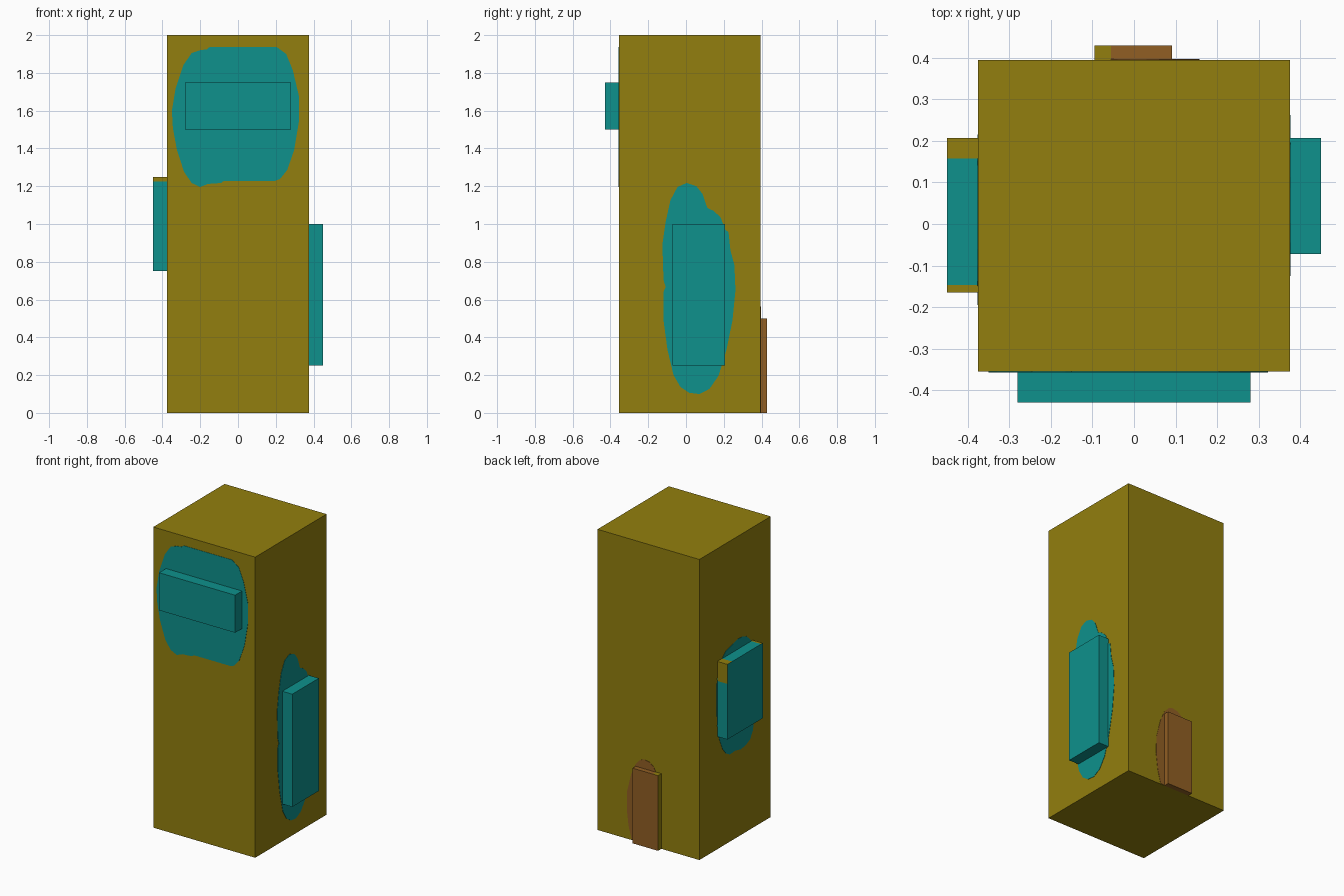
import bpy, bmesh
from mathutils import Vector


def material(name, rgb):
    m = bpy.data.materials.new(name)
    m.diffuse_color = (*rgb, 1)
    return m


OLIVE = material("olive", (0.288, 0.212, 0.0044))
TEAL = material("teal", (0.0044, 0.283, 0.262))
BROWN = material("brown", (0.283, 0.114, 0.017))


def finish(bm, name, mats):
    bmesh.ops.recalc_face_normals(bm, faces=bm.faces)
    me = bpy.data.meshes.new(name)
    bm.to_mesh(me)
    bm.free()
    for m in mats:
        me.materials.append(m)
    ob = bpy.data.objects.new(name, me)
    bpy.context.collection.objects.link(ob)
    return ob


def box(name, lo, hi, mats, cuts=(), rule=None):
    """Box between two corners, cut at (axis, position) and coloured by rule."""
    lo, hi = Vector(lo), Vector(hi)
    bm = bmesh.new()
    bmesh.ops.create_cube(bm, size=1)
    for v in bm.verts:
        v.co = Vector([(lo[i] + hi[i]) / 2 + v.co[i] * (hi[i] - lo[i]) for i in range(3)])
    for axis, pos in cuts:
        n = Vector((0, 0, 0))
        n[axis] = 1
        bmesh.ops.bisect_plane(bm, geom=bm.verts[:] + bm.edges[:] + bm.faces[:],
                               plane_co=n * pos, plane_no=n)
    bm.normal_update()
    if rule:
        for f in bm.faces:
            f.material_index = int(rule(f.normal, f.calc_center_median()))
    return finish(bm, name, mats)


def patch(name, outline, axis, wall, side, mat):
    """Thin painted patch on a wall; outline is (across, height)."""
    bm = bmesh.new()
    verts = []
    for a, z in outline:
        co = [a, a, z]
        co[axis] = wall - side * 0.001
        verts.append(bm.verts.new(co))
    face = bm.faces.new(verts)
    geom = bmesh.ops.extrude_face_region(bm, geom=[face])["geom"]
    move = Vector((0, 0, 0))
    move[axis] = side * 0.003
    bmesh.ops.translate(bm, vec=move, verts=[g for g in geom if isinstance(g, bmesh.types.BMVert)])
    return finish(bm, name, [mat])


# Tower body
box("tower", (-0.375, -0.355, 0), (0.375, 0.395, 2), [OLIVE])

# Raised panels
box("front_panel", (-0.28, -0.43, 1.5), (0.28, -0.35, 1.75), [TEAL])
box("right_panel", (0.37, -0.072, 0.25), (0.45, 0.207, 1.0), [TEAL])
box("left_panel", (-0.45, -0.165, 0.75), (-0.37, 0.207, 1.25), [TEAL, OLIVE],
    cuts=[(1, -0.147), (1, 0.157), (2, 1.12), (2, 1.225)],
    rule=lambda n, c: (n.z > 0.5 and not -0.147 < c.y < 0.157)
    or (n.y > 0.5 and c.z > 1.12) or (n.y < -0.5 and c.z > 1.225))

# Door with unpainted edge
box("door", (-0.095, 0.39, 0), (0.092, 0.43, 0.5), [BROWN, OLIVE],
    cuts=[(0, -0.055)],
    rule=lambda n, c: n.x < -0.5 or (n.z > 0.5 and c.x < -0.055))

# Painted patches around the panels
patch("front_patch", [
    (-0.35, 1.60), (-0.33, 1.72), (-0.29, 1.84), (-0.245, 1.905), (-0.20, 1.92),
    (-0.165, 1.925), (-0.15, 1.937), (0.205, 1.937), (0.255, 1.90), (0.29, 1.815),
    (0.322, 1.68), (0.322, 1.54), (0.297, 1.39), (0.26, 1.285), (0.222, 1.238),
    (0.195, 1.228), (-0.075, 1.228), (-0.09, 1.217), (-0.16, 1.212), (-0.20, 1.196),
    (-0.245, 1.217), (-0.285, 1.275), (-0.323, 1.39), (-0.345, 1.51)],
    1, -0.355, -1, TEAL)

patch("right_patch", [
    (-0.125, 0.89), (-0.108, 1.01), (-0.082, 1.127), (-0.045, 1.196), (0.003, 1.217),
    (0.055, 1.20), (0.087, 1.16), (0.113, 1.085), (0.145, 1.07), (0.182, 1.037),
    (0.209, 0.968), (0.225, 0.958), (0.235, 0.862), (0.256, 0.783), (0.262, 0.65),
    (0.246, 0.49), (0.214, 0.333), (0.172, 0.196), (0.124, 0.127), (0.071, 0.10),
    (0.018, 0.106), (-0.03, 0.138), (-0.066, 0.20), (-0.098, 0.333), (-0.119, 0.49),
    (-0.119, 0.64), (-0.108, 0.667), (-0.119, 0.704)],
    0, 0.375, 1, TEAL)

patch("left_patch", [
    (0.215, 0.95), (0.212, 1.12), (0.19, 1.20), (0.157, 1.25), (0.12, 1.284),
    (0.06, 1.30), (-0.006, 1.317), (-0.06, 1.315), (-0.10, 1.30), (-0.147, 1.255),
    (-0.175, 1.20), (-0.19, 1.08), (-0.195, 0.90), (-0.185, 0.75), (-0.165, 0.65),
    (-0.135, 0.60), (-0.09, 0.58), (-0.038, 0.572), (0.02, 0.585), (0.078, 0.582),
    (0.12, 0.605), (0.155, 0.65), (0.19, 0.73), (0.21, 0.83)],
    0, -0.375, -1, TEAL)

patch("door_patch", [
    (0.122, 0.003), (0.145, 0.09), (0.158, 0.20), (0.155, 0.32), (0.125, 0.44),
    (0.093, 0.515), (0.06, 0.55), (0.03, 0.562), (-0.01, 0.553), (-0.04, 0.53),
    (-0.055, 0.50), (-0.085, 0.35), (-0.085, 0.003)],
    1, 0.395, 1, BROWN)
